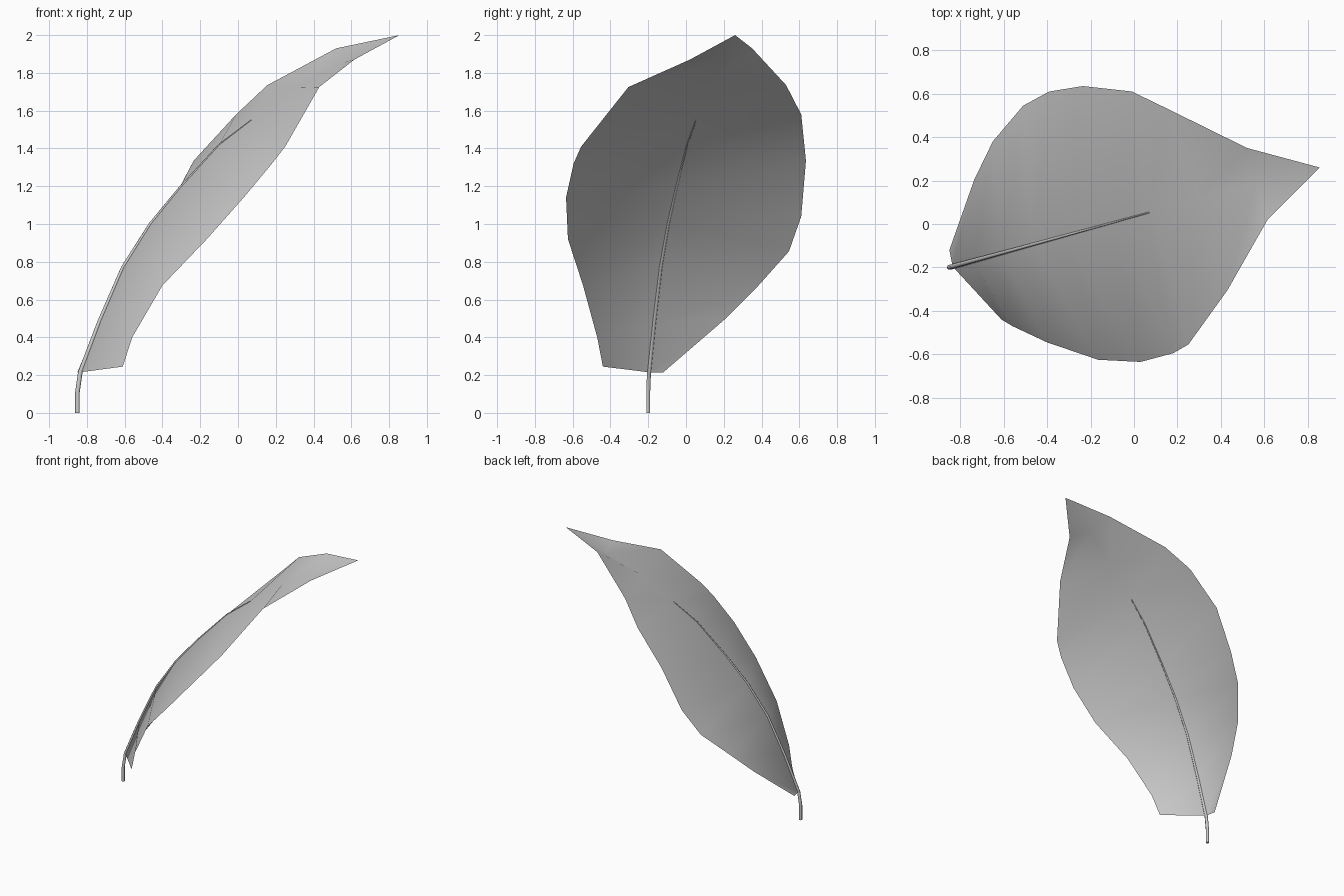
import bpy
import bmesh

# Remove the default object
default_cube = bpy.data.objects.get("Cube")
if default_cube:
    bpy.data.objects.remove(default_cube, do_unlink=True)


def make_material(name, colour):
    material = bpy.data.materials.new(name)
    material.use_nodes = True
    material.diffuse_color = colour
    shader = material.node_tree.nodes["Principled BSDF"]
    shader.inputs["Base Color"].default_value = colour
    return material


def midrib_point(x, z):
    """The midrib lies in one upright plane, so y follows from x."""
    return (x, -0.2 + (x + 0.85) * 0.275, z)


leaf_grey = make_material("leaf grey", (0.6, 0.6, 0.6, 1))

# Leaf outline from base to tip: back edge, midrib and front edge
back_edge = [
    (-0.85, -0.12, 0.215), (-0.735, 0.205, 0.495), (-0.65, 0.38, 0.67),
    (-0.51, 0.545, 0.855), (-0.39, 0.61, 1.04), (-0.235, 0.635, 1.335),
    (-0.01, 0.61, 1.58), (0.155, 0.53, 1.735), (0.52, 0.35, 1.93),
]
front_edge = [
    (-0.61, -0.44, 0.245), (-0.56, -0.47, 0.4), (-0.4, -0.545, 0.675),
    (-0.165, -0.625, 0.92), (0.03, -0.635, 1.14), (0.18, -0.595, 1.32),
    (0.25, -0.555, 1.41), (0.43, -0.305, 1.725), (0.615, 0.02, 1.87),
]
midrib = [midrib_point(x, z) for x, z in (
    (-0.835, 0.215), (-0.735, 0.48), (-0.61, 0.77), (-0.465, 1.0),
    (-0.31, 1.19), (-0.1, 1.42), (0.07, 1.55), (0.3, 1.72), (0.56, 1.855),
)]
leaf_tip = (0.855, 0.26, 2)


def build_leaf():
    bm = bmesh.new()
    columns = [[bm.verts.new(point) for point in edge]
               for edge in (front_edge, midrib, back_edge)]
    tip = bm.verts.new(leaf_tip)
    # Each half of the blade is a strip of quads closed by a triangle
    for near, far in zip(columns, columns[1:]):
        for i in range(len(near) - 1):
            bm.faces.new((near[i], near[i + 1], far[i + 1], far[i]))
        bm.faces.new((near[-1], tip, far[-1]))
    for face in bm.faces:
        face.smooth = True
    mesh = bpy.data.meshes.new("leaf_blade")
    bm.to_mesh(mesh)
    bm.free()
    mesh.materials.append(leaf_grey)
    leaf = bpy.data.objects.new("leaf_blade", mesh)
    bpy.context.collection.objects.link(leaf)


def build_stem():
    # The stem rises from the ground and tapers away along the midrib
    foot = [(-0.85, -0.2, 0), (-0.85, -0.2, 0.11)]
    path = foot + midrib[:7]
    curve = bpy.data.curves.new("stem", "CURVE")
    curve.dimensions = "3D"
    curve.bevel_depth = 0.012
    curve.bevel_resolution = 1
    curve.use_fill_caps = True
    spline = curve.splines.new("POLY")
    spline.points.add(len(path) - 1)
    for i, (point, position) in enumerate(zip(spline.points, path)):
        point.co = (*position, 1)
        point.radius = min(1, 1.15 * (1 - (i - 1) / len(path)))
    spline.use_smooth = True
    curve.materials.append(leaf_grey)
    stem = bpy.data.objects.new("stem", curve)
    bpy.context.collection.objects.link(stem)


build_leaf()
build_stem()
